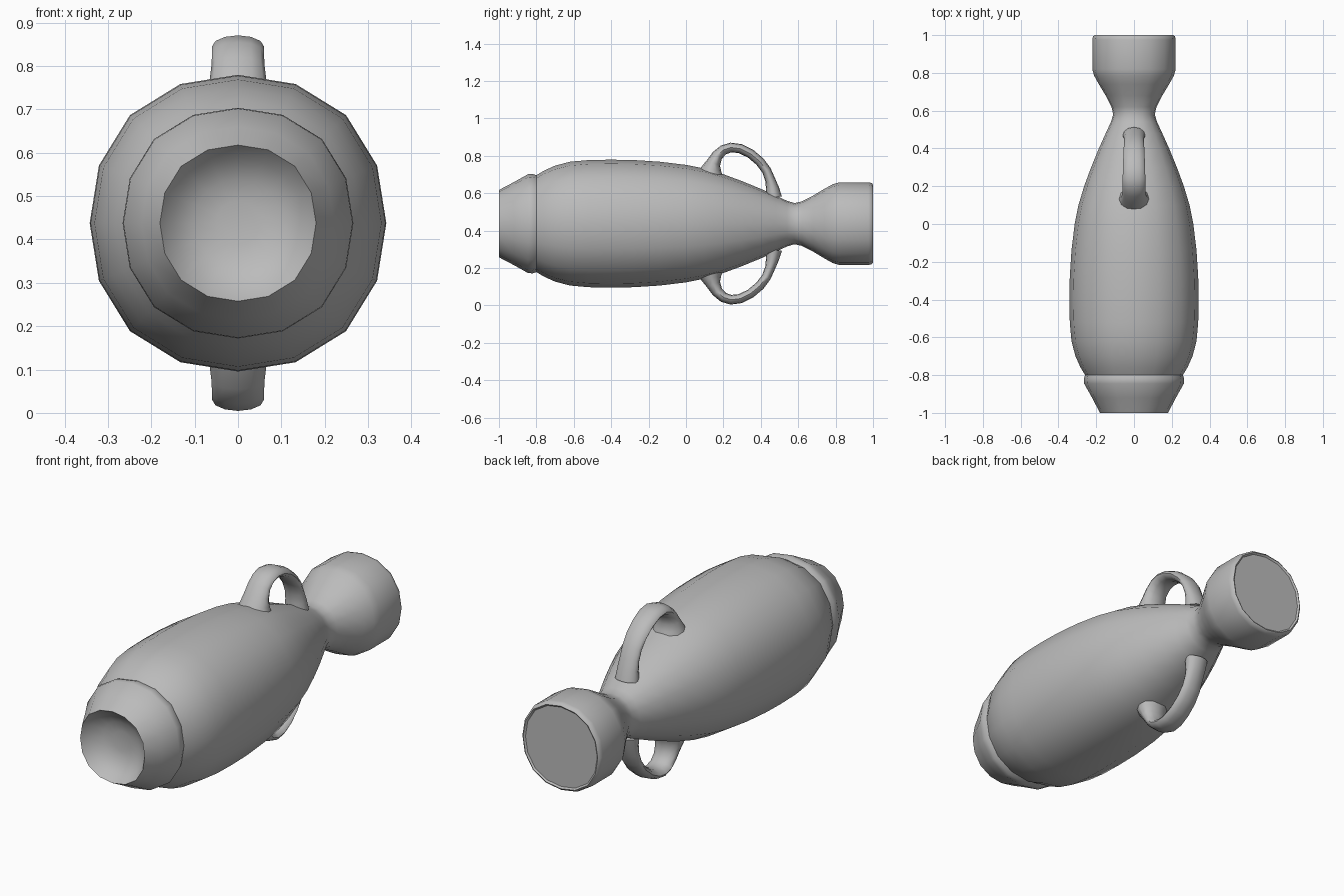
import bpy, bmesh, math
from mathutils import Vector

if "Cube" in bpy.data.objects:
    bpy.data.objects.remove(bpy.data.objects["Cube"])

CZ = 0.4375   # height of the long axis

grey = bpy.data.materials.new("clay grey")
grey.diffuse_color = (0.5, 0.5, 0.5, 1)
grey.use_nodes = True
grey.node_tree.nodes["Principled BSDF"].inputs["Base Color"].default_value = grey.diffuse_color


def finish(name, bm, angle):
    bmesh.ops.recalc_face_normals(bm, faces=bm.faces[:])
    mesh = bpy.data.meshes.new(name)
    bm.to_mesh(mesh)
    bm.free()
    mesh.materials.append(grey)
    obj = bpy.data.objects.new(name, mesh)
    bpy.context.collection.objects.link(obj)
    bpy.ops.object.select_all(action='DESELECT')
    obj.select_set(True)
    bpy.context.view_layer.objects.active = obj
    bpy.ops.object.shade_smooth_by_angle(angle=math.radians(angle))
    return obj


def skin(bm, rings):
    """Join consecutive rings of vertices and close both ends."""
    n = len(rings[0])
    for a, b in zip(rings, rings[1:]):
        for i in range(n):
            j = (i + 1) % n
            bm.faces.new((a[i], a[j], b[j], b[i]))
    bm.faces.new(rings[0])
    bm.faces.new(rings[-1])


# Vessel: (y, radius) from the bowl inside the mouth, along the body, to the foot
profile = [(-0.92, 0.05), (-0.93, 0.10), (-0.96, 0.15), (-1.0, 0.18),
           (-0.92, 0.222), (-0.845, 0.264), (-0.82, 0.266), (-0.80, 0.259),
           (-0.76, 0.283), (-0.70, 0.31), (-0.62, 0.331), (-0.52, 0.34),
           (-0.4, 0.342), (-0.28, 0.34), (-0.14, 0.331), (0.0, 0.314),
           (0.1, 0.294), (0.2, 0.264), (0.3, 0.227), (0.4, 0.186),
           (0.48, 0.150), (0.54, 0.122), (0.58, 0.110), (0.62, 0.119),
           (0.68, 0.150), (0.74, 0.186), (0.785, 0.211), (0.82, 0.221),
           (0.975, 0.221), (0.993, 0.217), (1.0, 0.208), (0.993, 0.200)]
SIDES = 16
bm = bmesh.new()
rings = []
for y, r in profile:
    ring = []
    for i in range(SIDES):
        a = 2 * math.pi * i / SIDES
        k = r * (1 + 0.03 * math.sin(2 * a) ** 2)   # slightly squared round
        ring.append(bm.verts.new((k * math.sin(a), y, CZ + k * math.cos(a))))
    rings.append(ring)
skin(bm, rings)
finish("vessel_body", bm, 40)

# Handles: (y, height above axis, half width, half thickness), flared at the roots
path = [(0.13, 0.25, 0.085, 0.075), (0.135, 0.29, 0.074, 0.055),
        (0.147, 0.325, 0.066, 0.038), (0.168, 0.365, 0.061, 0.030),
        (0.20, 0.394, 0.060, 0.027), (0.24, 0.407, 0.060, 0.026),
        (0.29, 0.401, 0.059, 0.025), (0.345, 0.374, 0.057, 0.025),
        (0.395, 0.332, 0.055, 0.025), (0.43, 0.285, 0.053, 0.025),
        (0.45, 0.235, 0.052, 0.027), (0.462, 0.19, 0.055, 0.035),
        (0.468, 0.14, 0.060, 0.045)]
N = 12
for name, side in (("top_handle", 1), ("bottom_handle", -1)):
    bm = bmesh.new()
    rings = []
    for i, (y, h, w, t) in enumerate(path):
        p, q = path[max(i - 1, 0)], path[min(i + 1, len(path) - 1)]
        d = Vector((q[0] - p[0], q[1] - p[1])).normalized()
        ring = []
        for k in range(N):
            a = 2 * math.pi * k / N
            s = t * math.sin(a)
            ring.append(bm.verts.new((w * math.cos(a), y - d.y * s,
                                      CZ + side * (h + d.x * s))))
        rings.append(ring)
    skin(bm, rings)
    finish(name, bm, 60)
